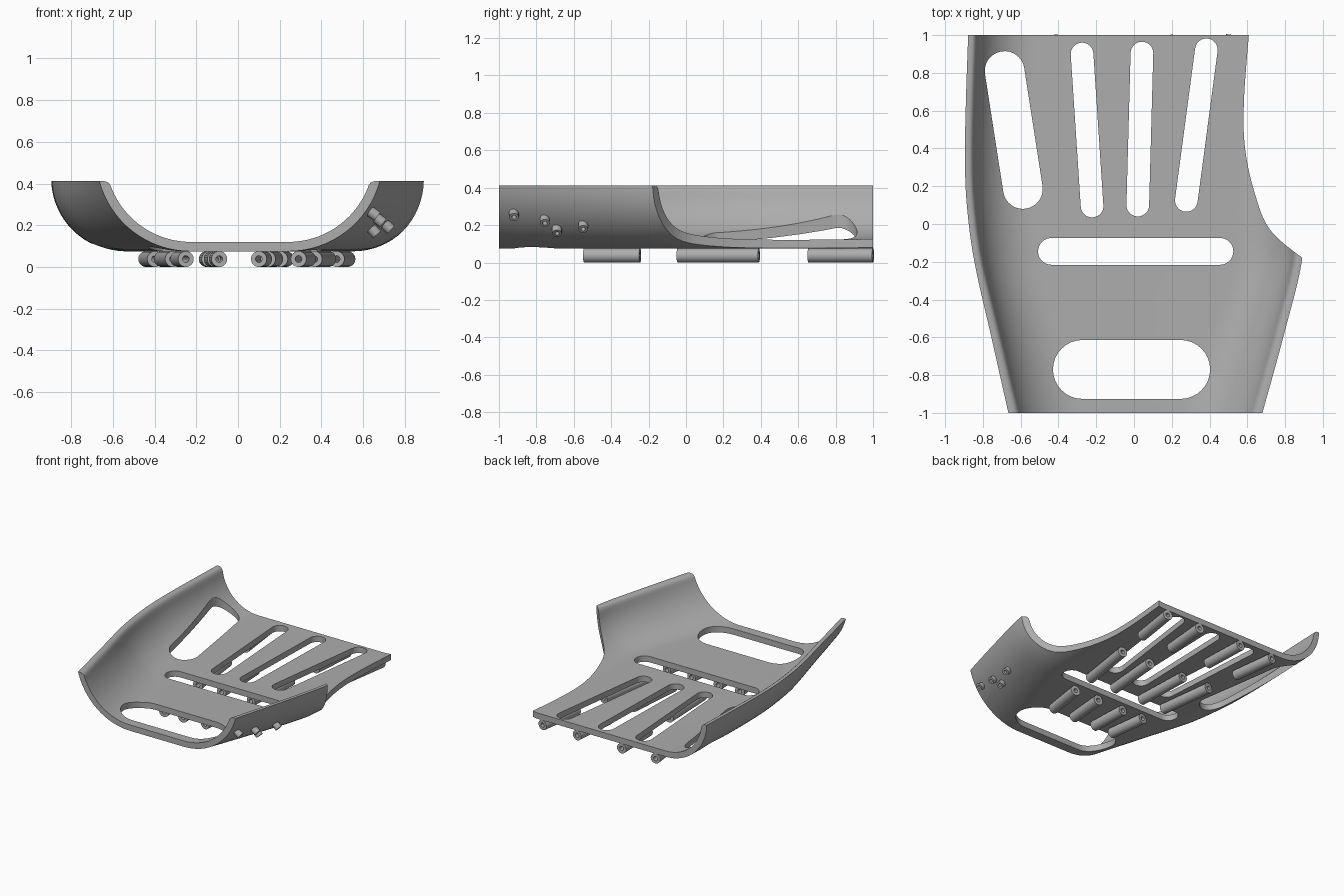
import bpy, bmesh, math
from mathutils import Vector

if "Cube" in bpy.data.objects:
    bpy.data.objects.remove(bpy.data.objects["Cube"])

grey = bpy.data.materials.new("mid_grey")
grey.use_nodes = True
colour = (0.42, 0.42, 0.42, 1)
grey.diffuse_color = colour
grey.node_tree.nodes["Principled BSDF"].inputs["Base Color"].default_value = colour

BASE, TOP, THICK = 0.075, 0.412, 0.045


def spline(points, steps=6):
    """Smooth curve through the points."""
    p = [Vector(q) for q in points]
    p = [2 * p[0] - p[1]] + p + [2 * p[-1] - p[-2]]
    out = []
    for a, b, c, d in zip(p, p[1:], p[2:], p[3:]):
        for i in range(steps):
            t = i / steps
            out.append(0.5 * (2 * b + (c - a) * t + (2 * a - 5 * b + 4 * c - d) * t * t
                              + (3 * b - a - 3 * c + d) * t ** 3))
    return out + [p[-2]]


def finish(name, bm):
    bmesh.ops.recalc_face_normals(bm, faces=bm.faces)
    mesh = bpy.data.meshes.new(name)
    bm.to_mesh(mesh)
    bm.free()
    mesh.materials.append(grey)
    obj = bpy.data.objects.new(name, mesh)
    bpy.context.collection.objects.link(obj)
    return obj


def loft(name, rings):
    """Closed solid through rings of equal length."""
    bm = bmesh.new()
    vs = [[bm.verts.new(p) for p in ring] for ring in rings]
    n = len(vs[0])
    for r, s in zip(vs, vs[1:]):
        for i in range(n):
            j = (i + 1) % n
            bm.faces.new((r[i], r[j], s[j], s[i]))
    bm.faces.new(vs[0])
    bm.faces.new(vs[-1][::-1])
    return finish(name, bm)


def cutter(name, outline):
    obj = loft(name, [[(x, y, z) for x, y in outline] for z in (-0.5, 1)])
    obj.hide_render = True
    return obj


def smooth(obj):
    bpy.ops.object.select_all(action="DESELECT")
    obj.select_set(True)
    bpy.context.view_layer.objects.active = obj
    bpy.ops.object.shade_smooth_by_angle(angle=math.radians(32))


# Trough section: a flat floor with an arc rising to each rim
def arc(y):
    angle = math.radians(75 + 13 * min(1, (y + 1) / 0.8))
    return angle, (TOP - BASE) / (1 - math.cos(angle))


def half_section(y, width, n=16):
    angle, r = arc(y)
    cx, cz = width - r * math.sin(angle), BASE + r
    inner = r - THICK
    stop = math.acos((cz - TOP + 0.035) / inner)
    out = [(cx + r * math.sin(angle * i / n), cz - r * math.cos(angle * i / n))
           for i in range(n + 1)]
    ins = [(cx + inner * math.sin(stop * i / n), cz - inner * math.cos(stop * i / n))
           for i in range(n, -1, -1)]
    # rounded inner rim
    a, c, b = Vector((width - 0.018, TOP)), Vector((ins[0][0] + 0.008, TOP)), Vector(ins[0])
    rim = [a * (1 - t) ** 2 + c * 2 * t * (1 - t) + b * t * t for t in (0, 0.25, 0.5, 0.75)]
    return out + [tuple(v) for v in rim] + ins


rings = []
for y, left, right in spline([(-1, 0.665, 0.68), (-0.6, 0.755, 0.79), (-0.2, 0.845, 0.888),
                              (0.1, 0.885, 0.9), (0.35, 0.895, 0.9), (0.65, 0.89, 0.9),
                              (1, 0.878, 0.9)]):
    plus, minus = half_section(y, right), half_section(y, left)
    rings.append([(x, y, z) for x, z in plus] + [(-x, y, z) for x, z in reversed(minus)])
shell = loft("palm_shell", rings)

# Openings: each slot is a capsule between two centres
slots = [
    ("thumb_slot", (-0.685, 0.81), (-0.588, 0.185), 0.105),
    ("finger_slot_a", (-0.275, 0.9), (-0.222, 0.095), 0.06),
    ("finger_slot_b", (0.042, 0.905), (0.02, 0.1), 0.06),
    ("finger_slot_c", (0.383, 0.922), (0.277, 0.125), 0.06),
    ("strap_slot", (-0.437, -0.145), (0.455, -0.145), 0.071),
    ("wrist_slot", (-0.273, -0.77), (0.247, -0.77), 0.156),
]
cutters = []
for name, a, b, r in slots:
    heading = math.atan2(b[1] - a[1], b[0] - a[0])
    outline = []
    for centre, start in ((b, heading - math.pi / 2), (a, heading + math.pi / 2)):
        outline += [(centre[0] + r * math.cos(start + math.pi * i / 16),
                     centre[1] + r * math.sin(start + math.pi * i / 16)) for i in range(17)]
    cutters.append(cutter(name + "_cutter", outline))

# Side cut that removes the rear part of one wall
edge = spline([(0.98, -0.225), (0.89, -0.178), (0.72, -0.03), (0.64, 0.16), (0.588, 0.4),
               (0.582, 0.65), (0.608, 1), (0.62, 1.1)], 8)
cutters.append(cutter("side_cutter", [tuple(p) for p in edge] + [(1.3, 1.1), (1.3, -0.225)]))

for c in cutters:
    mod = shell.modifiers.new(c.name, "BOOLEAN")
    mod.operation, mod.solver, mod.object = "DIFFERENCE", "EXACT", c
bpy.context.view_layer.update()
result = bpy.data.meshes.new_from_object(
    shell.evaluated_get(bpy.context.evaluated_depsgraph_get()))
shell.modifiers.clear()
shell.data = result
for c in cutters:
    bpy.data.objects.remove(c)
smooth(shell)


def tube(name, start, end, radius, bore, sides=24):
    """Hollow cylinder between two points."""
    start, end = Vector(start), Vector(end)
    turn = (end - start).to_track_quat("Z", "Y")
    bm = bmesh.new()
    loops = []
    for centre, r in ((start, radius), (end, radius), (end, bore), (start, bore)):
        loops.append([bm.verts.new(centre + turn @ Vector(
            (r * math.cos(math.tau * i / sides), r * math.sin(math.tau * i / sides), 0)))
            for i in range(sides)])
    for k in range(4):
        p, q = loops[k], loops[(k + 1) % 4]
        for i in range(sides):
            j = (i + 1) % sides
            bm.faces.new((p[i], p[j], q[j], q[i]))
    smooth(finish(name, bm))


# Cord guides: three rows of tubes fanning out under the floor
for f, (x0, x1) in enumerate([(-0.25, -0.44), (-0.09, -0.15), (0.1, 0.23), (0.29, 0.525)]):
    for row, (y0, y1) in enumerate([(-0.545, -0.245), (-0.045, 0.39), (0.655, 1)]):
        ends = [(x0 + (x1 - x0) * (y + 0.545) / 1.545, y, 0.038) for y in (y0, y1)]
        tube(f"cord_guide_{f + 1}_{row + 1}", *ends, 0.038, 0.016)

# Small hollow pegs on the outside of the wall
for k, (y, z) in enumerate([(-0.92, 0.265), (-0.755, 0.235), (-0.69, 0.185), (-0.55, 0.205)]):
    angle, r = arc(y)
    width = 0.68 + 0.265 * (y + 1)
    a = math.acos(1 - (z - BASE) / r)
    out = Vector((math.sin(a), 0, -math.cos(a)))
    foot = Vector((width - r * math.sin(angle), y, BASE + r)) + out * r
    tube(f"wall_peg_{k + 1}", foot - out * 0.01, foot + out * 0.04, 0.026, 0.012, 16)
